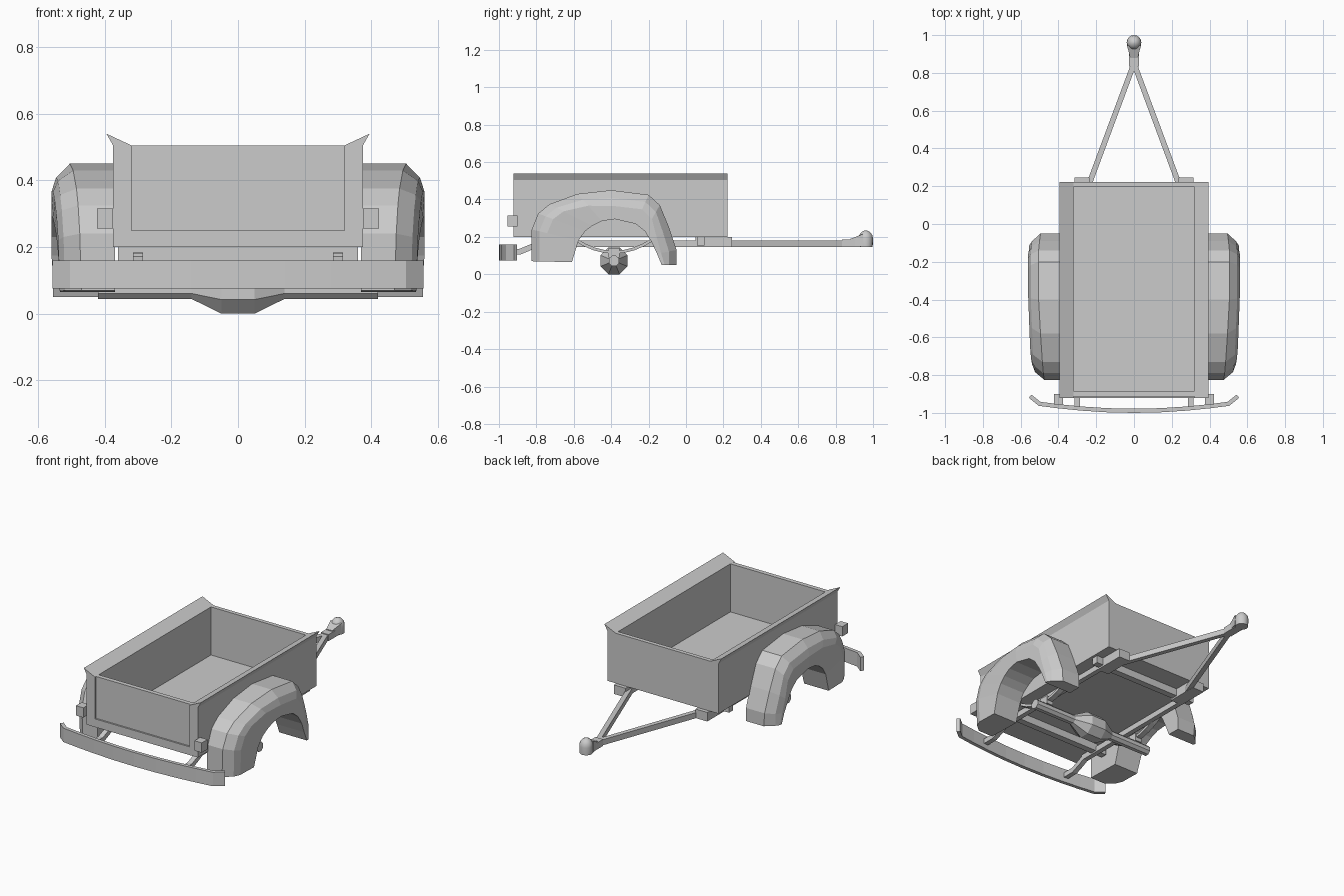
import bpy, bmesh
from math import pi, sin, cos
from mathutils import Vector

cube = bpy.data.objects.get("Cube")
if cube:
    bpy.data.objects.remove(cube, do_unlink=True)

grey = bpy.data.materials.new("plain_grey")
grey.use_nodes = True
colour = (0.6, 0.6, 0.6, 1)
grey.diffuse_color = colour
grey.node_tree.nodes["Principled BSDF"].inputs["Base Color"].default_value = colour


def finish(name, bm, mirror=False, thick=0):
    bmesh.ops.recalc_face_normals(bm, faces=bm.faces)
    mesh = bpy.data.meshes.new(name)
    bm.to_mesh(mesh)
    bm.free()
    mesh.materials.append(grey)
    ob = bpy.data.objects.new(name, mesh)
    bpy.context.collection.objects.link(ob)
    if thick:
        mod = ob.modifiers.new("thickness", "SOLIDIFY")
        mod.thickness, mod.offset, mod.use_even_offset = thick, 0, True
    if mirror:
        ob.modifiers.new("mirror", "MIRROR").use_mirror_merge = False
    return ob


def loft(name, rings, closed=True, **kw):
    """Skin a list of equal rings, capping both ends when the rings are closed."""
    bm = bmesh.new()
    rows = [[bm.verts.new(p) for p in ring] for ring in rings]
    n = len(rows[0])
    for a, b in zip(rows, rows[1:]):
        for i in range(n if closed else n - 1):
            j = (i + 1) % n
            bm.faces.new((a[i], a[j], b[j], b[i]))
    if closed:
        bm.faces.new(rows[0])
        bm.faces.new(rows[-1])
    return finish(name, bm, **kw)


def prism(name, pts, axis, lo, hi, **kw):
    """Extrude a 2D outline along an axis; the outline keeps x, y, z order."""
    def lift(p, t):
        v = list(p)
        v.insert("xyz".index(axis), t)
        return v
    return loft(name, [[lift(p, t) for p in pts] for t in (lo, hi)], **kw)


def box(name, x, y, z, **kw):
    outline = [(x[0], y[0]), (x[1], y[0]), (x[1], y[1]), (x[0], y[1])]
    return prism(name, outline, "z", *z, **kw)


# Tub: flared side walls, end walls, floor and a slightly sunk tailgate panel
BACK, NOSE, RIM = -0.922, 0.222, 0.505
wall = [(0.32, 0.2), (0.375, 0.2), (0.375, RIM), (0.395, 0.54), (0.32, RIM)]
prism("tub_side", wall, "y", BACK, NOSE, mirror=True)
box("tub_front_wall", (-0.32, 0.32), (0.197, NOSE), (0.2, RIM))
box("tub_floor", (-0.32, 0.32), (-0.885, 0.197), (0.2, 0.212))
box("tailgate_sill", (-0.32, 0.32), (BACK, -0.885), (0.2, 0.25))
box("tailgate_panel", (-0.32, 0.32), (BACK + 0.01, -0.885), (0.25, RIM))

# Fenders: stations of (outer y, z), (inner y, z), shoulder x, side x
stations = [
    ((-0.825, 0.07), (-0.61, 0.065), 0.47, 0.535),
    ((-0.825, 0.24), (-0.575, 0.18), 0.475, 0.54),
    ((-0.79, 0.325), (-0.54, 0.23), 0.48, 0.545),
    ((-0.73, 0.375), (-0.5, 0.26), 0.485, 0.55),
    ((-0.58, 0.43), (-0.45, 0.285), 0.495, 0.555),
    ((-0.4, 0.45), (-0.38, 0.295), 0.505, 0.56),
    ((-0.2, 0.425), (-0.27, 0.27), 0.505, 0.56),
    ((-0.14, 0.37), (-0.22, 0.23), 0.505, 0.56),
    ((-0.09, 0.25), (-0.185, 0.175), 0.5, 0.56),
    ((-0.05, 0.13), (-0.155, 0.11), 0.495, 0.555),
    ((-0.05, 0.05), (-0.13, 0.05), 0.49, 0.555),
]
rings = []
for outer, inner, shoulder, side in stations:
    o, i = Vector(outer), Vector(inner)
    reach = (i - o).length
    inward = (i - o) / reach
    bend = shoulder + 0.75 * (side - shoulder)
    rings.append([(0.37, *o), (shoulder, *o), (bend, *(o + inward * 0.042)),
                  (side, *(o + inward * min(0.085, reach * 0.8))),
                  (side, *i), (0.37, *i)])
loft("fender", rings, mirror=True)

# Tail lamps
box("tail_lamp", (0.375, 0.424), (-0.955, -0.9), (0.255, 0.315), mirror=True)

# Chassis under the tub
box("chassis_rail", (0.285, 0.315), (-0.81, 0.06), (0.147, 0.182), mirror=True)
box("drawbar_block", (0.235, 0.315), (0.05, 0.245), (0.145, 0.2), mirror=True)
for name, y in (("front", 0.06), ("rear", -0.72)):
    box(name + "_crossmember", (-0.36, 0.36), (y, y + 0.04), (0.155, 0.202))

# Drawbar and coupling
bar = [(0.276, 0.15), (0.245, 0.15), (0.0, 0.81), (0.0, 0.87), (0.015, 0.85)]
prism("drawbar_arm", bar, "z", 0.146, 0.18, mirror=True)
box("coupler_neck", (-0.026, 0.026), (0.835, 0.93), (0.145, 0.185))
loft("coupler_taper", [
    [(-w, y, 0.15), (w, y, 0.15), (w, y, top), (-w, y, top)]
    for y, w, top in ((0.88, 0.02, 0.19), (0.945, 0.037, 0.215))])
dome = [(0.037, 0.145), (0.039, 0.19), (0.035, 0.21), (0.023, 0.226), (0.006, 0.234)]
coupler = loft("coupler_dome", [
    [(r * cos(k * pi / 8), 0.961 + r * sin(k * pi / 8), z) for k in range(16)]
    for r, z in dome])
bpy.context.view_layer.objects.active = coupler
coupler.select_set(True)
bpy.ops.object.shade_smooth_by_angle()
coupler.select_set(False)

# Axle with the bulge in the middle, eight-sided
AXLE_Y, AXLE_Z = -0.385, 0.072
axle = [(-0.42, 0.03), (-0.14, 0.03), (-0.05, 0.078),
        (0.05, 0.078), (0.14, 0.03), (0.42, 0.03)]
loft("axle", [
    [(x, AXLE_Y + r * cos((k + 0.5) * pi / 4), AXLE_Z + r * sin((k + 0.5) * pi / 4))
     for k in range(8)] for x, r in axle])

# Leaf springs bowed over the axle, with mounting pads
bow = [(AXLE_Y + 0.21 * t / 4, 0.118 + 0.07 * (t / 4) ** 2) for t in range(-4, 5)]
loft("leaf_spring", [[(x, *p) for p in bow] for x in (0.315, 0.35)],
     closed=False, mirror=True, thick=0.016)
box("spring_pad", (0.31, 0.355), (AXLE_Y - 0.03, AXLE_Y + 0.03), (0.09, 0.14), mirror=True)

# Rear bumper and its brackets
half = [(0.55, -0.912), (0.5, -0.952), (0.4, -0.965), (0.28, -0.977), (0.14, -0.986)]
path = half + [(0, -0.989)] + [(-x, y) for x, y in reversed(half)]
loft("bumper", [[(*p, z) for p in path] for z in (0.075, 0.16)],
     closed=False, thick=0.022)
arm = [(-0.78, 0.17), (-0.83, 0.145), (-0.89, 0.12), (-0.975, 0.12)]
loft("bumper_bracket", [[(x, *p) for p in arm] for x in (0.285, 0.315)],
     closed=False, mirror=True, thick=0.03)
